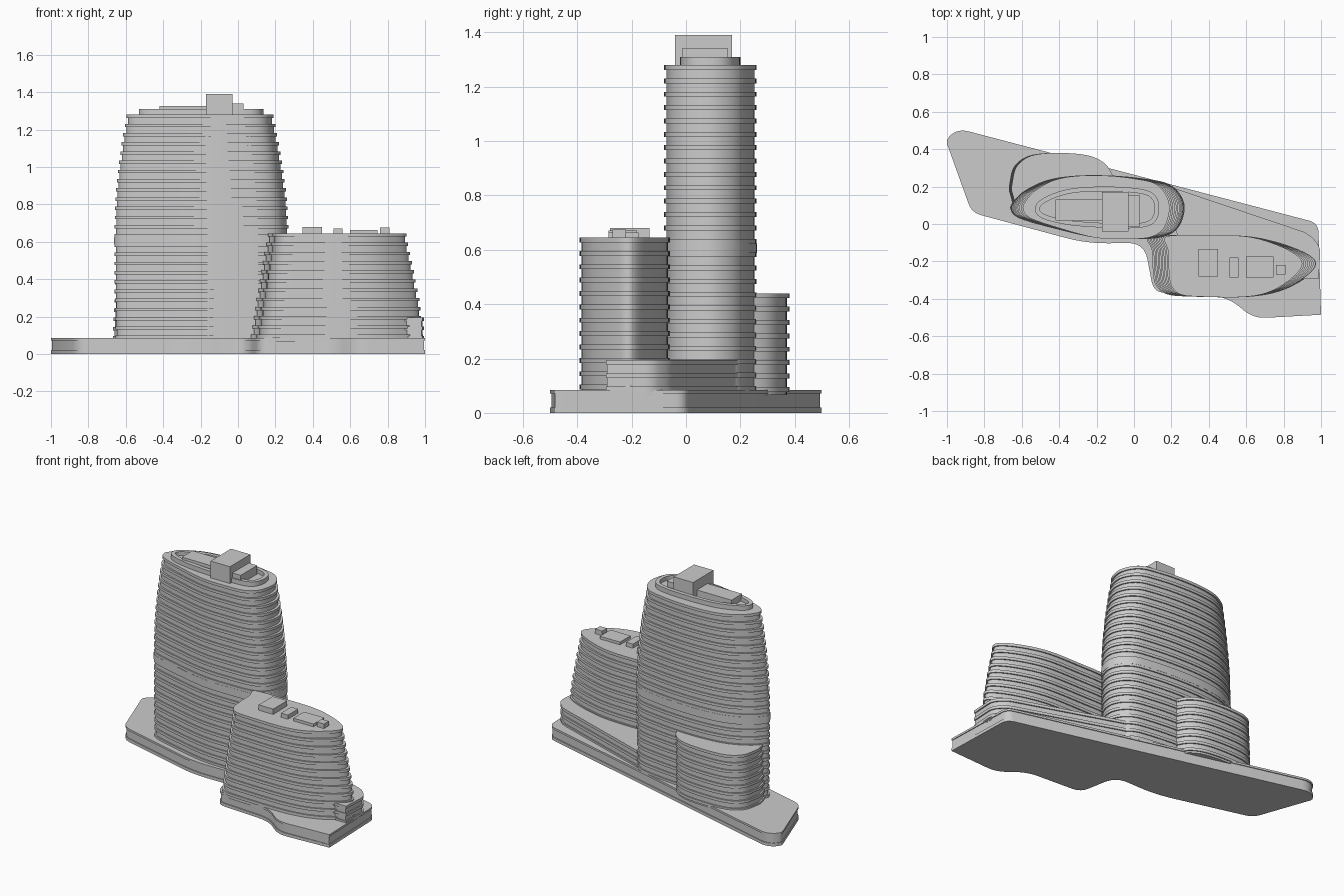
import bpy, bmesh, math
from mathutils import Vector

if "Cube" in bpy.data.objects:
    bpy.data.objects.remove(bpy.data.objects["Cube"])

FLOOR, SLAB, LIP = 0.0492, 0.018, 0.008


def spline(pts, n=6):
    """Closed smooth outline through the points."""
    out, k = [], len(pts)
    P = [Vector(p) for p in pts]
    for i in range(k):
        a, b, c, d = (P[(i + j) % k] for j in (-1, 0, 1, 2))
        for s in range(n):
            t = s / n
            out.append(0.5 * (2 * b + (c - a) * t + (2 * a - 5 * b + 4 * c - d) * t * t
                              + (3 * b - a - 3 * c + d) * t ** 3))
    return out


def rounded(pts, n=6):
    """Closed polygon whose corners (x, y, radius) are softened."""
    out, k = [], len(pts)
    for i in range(k):
        a, b, c = (Vector(pts[(i + j) % k][:2]) for j in (-1, 0, 1))
        r = pts[i][2]
        if r == 0:
            out.append(b)
            continue
        p = b + (a - b).normalized() * r
        q = b + (c - b).normalized() * r
        for s in range(n + 1):
            t = s / n
            out.append(p * (1 - t) ** 2 + b * 2 * t * (1 - t) + q * t * t)
    return out


def inset(pts, d):
    """Move a counter-clockwise outline inward by d."""
    out, k = [], len(pts)
    for i in range(k):
        t = (pts[(i + 1) % k] - pts[i - 1]).normalized()
        out.append(pts[i] + Vector((-t.y, t.x)) * d)
    return out


def loft(name, rings):
    """Skin a list of (outline, z) rings and cap both ends."""
    bm = bmesh.new()
    loops = [[bm.verts.new((p.x, p.y, z)) for p in o] for o, z in rings]
    for lo, hi in zip(loops, loops[1:]):
        n = len(lo)
        for i in range(n):
            j = (i + 1) % n
            bm.faces.new((lo[i], lo[j], hi[j], hi[i]))
    bm.faces.new(loops[0][::-1])
    bm.faces.new(loops[-1])
    bmesh.ops.recalc_face_normals(bm, faces=bm.faces)
    me = bpy.data.meshes.new(name)
    bm.to_mesh(me)
    bm.free()
    ob = bpy.data.objects.new(name, me)
    bpy.context.collection.objects.link(ob)
    bpy.ops.object.select_all(action='DESELECT')
    ob.select_set(True)
    bpy.context.view_layer.objects.active = ob
    bpy.ops.object.shade_smooth_by_angle(angle=math.radians(30))
    return ob


def interp(keys, z):
    for a, b in zip(keys, keys[1:]):
        if z <= b[0]:
            t = max(0, (z - a[0]) / (b[0] - a[0]))
            return [a[i] + (b[i] - a[i]) * t for i in (1, 2)]
    return keys[-1][1:]


def tower(name, outline, top, bottom, keys):
    """Stack of projecting floor slabs; keys give (z, min x, max x)."""
    x0, x1 = min(p.x for p in outline), max(p.x for p in outline)
    rings, z = [], top
    while z > bottom:
        l, r = interp(keys, z)
        o = [Vector((l + (p.x - x0) / (x1 - x0) * (r - l), p.y)) for p in outline]
        i = inset(o, LIP)
        rings += [(o, z), (o, z - SLAB), (i, z - SLAB), (i, max(z - FLOOR, bottom - 0.02))]
        z -= FLOOR
    return loft(name, rings[::-1])


def box(name, x0, x1, y0, y1, z0, z1):
    loft(name, [([Vector(p) for p in ((x0, y0), (x1, y0), (x1, y1), (x0, y1))], z)
                for z in (z0, z1)])


# Podium with projecting base and roof edge
pod = rounded([(-1.015, 0.43, 0), (-0.865, 0.06, 0.05), (-0.25, -0.105, 0.12), (0.055, -0.10, 0.09),
               (0.105, -0.365, 0.06), (0.50, -0.39, 0.08), (0.64, -0.505, 0.07), (1.0, -0.485, 0),
               (0.985, 0.005, 0.05), (-0.96, 0.515, 0.08)])
pod = [Vector((max(p.x, -1.0), p.y)) for p in pod]
pin = inset(pod, LIP * 0.7)
loft("podium", [(pod, 0), (pod, 0.02), (pin, 0.02), (pin, 0.072), (pod, 0.072), (pod, 0.085)])

# Upper podium behind the low tower
up = rounded([(0.15, 0.12, 0), (0.3, -0.2, 0), (0.9, -0.295, 0), (0.985, -0.295, 0),
              (0.995, -0.12, 0.04), (0.93, -0.05, 0.04), (0.22, 0.19, 0)])
tower("upper_podium", up, 0.195, 0.085, [(0, 0.15, 0.995), (0.2, 0.15, 0.995)])

# Tall tower
main = spline([(-0.66, 0.08), (-0.61, 0.03), (-0.42, -0.025), (-0.2, -0.073), (0.0, -0.08),
               (0.15, -0.07), (0.235, -0.02), (0.27, 0.08), (0.245, 0.16), (0.18, 0.215),
               (0.08, 0.238), (-0.1, 0.257), (-0.3, 0.258), (-0.46, 0.235), (-0.58, 0.18),
               (-0.64, 0.125)])
tower("tall_tower", main, 1.28, 0.085,
      [(0.08, -0.655, 0.265), (0.4, -0.66, 0.27), (0.7, -0.66, 0.27), (0.85, -0.655, 0.26),
       (1.0, -0.64, 0.242), (1.15, -0.62, 0.215), (1.28, -0.595, 0.19)])
# Deeper band at the mid-height floor
band = inset(main, -0.001)
loft("tower_band", [(band, 0.588), (band, 0.624)])

# Low rear wing
wing = spline([(-0.665, 0.16), (-0.60, 0.08), (-0.3, 0.1), (-0.08, 0.15), (-0.10, 0.25),
               (-0.15, 0.325), (-0.25, 0.368), (-0.42, 0.38), (-0.56, 0.365), (-0.64, 0.31),
               (-0.665, 0.23)])
tower("rear_wing", wing, 0.44, 0.085, [(0.08, -0.67, -0.08), (0.44, -0.655, -0.08)])

# Low front tower
low = spline([(0.065, -0.075), (0.09, -0.14), (0.095, -0.24), (0.11, -0.325), (0.17, -0.375),
              (0.3, -0.388), (0.6, -0.39), (0.78, -0.36), (0.92, -0.29), (0.99, -0.22),
              (0.95, -0.165), (0.8, -0.105), (0.6, -0.065), (0.3, -0.06), (0.15, -0.06)])
tower("low_tower", low, 0.645, 0.085,
      [(0.08, 0.065, 0.99), (0.3, 0.10, 0.97), (0.45, 0.125, 0.94), (0.645, 0.16, 0.90)])

# Roof parapet of the tall tower
xs = [(-0.53, 0.08), (-0.49, 0.03), (-0.35, -0.005), (-0.15, -0.02), (0.03, -0.02), (0.11, 0.01),
      (0.135, 0.08), (0.115, 0.15), (0.04, 0.187), (-0.15, 0.2), (-0.35, 0.187), (-0.49, 0.135)]
par = spline(xs)
pi = inset(par, 0.025)
loft("roof_parapet", [(par, 1.275), (par, 1.31), (pi, 1.31), (pi, 1.284)])

# Rooftop plant rooms
box("lift_room", -0.17, -0.03, -0.04, 0.17, 1.275, 1.39)
box("lift_room_step", -0.03, 0.03, -0.015, 0.155, 1.275, 1.34)
box("plant_room", -0.42, -0.17, 0.02, 0.13, 1.275, 1.326)
for i, b in enumerate([(0.345, 0.45, -0.28, -0.135, 0.68), (0.51, 0.56, -0.285, -0.18, 0.672),
                       (0.60, 0.745, -0.285, -0.175, 0.663), (0.76, 0.81, -0.27, -0.22, 0.675)]):
    box("low_roof_unit_%d" % i, *b[:4], 0.64, b[4])
